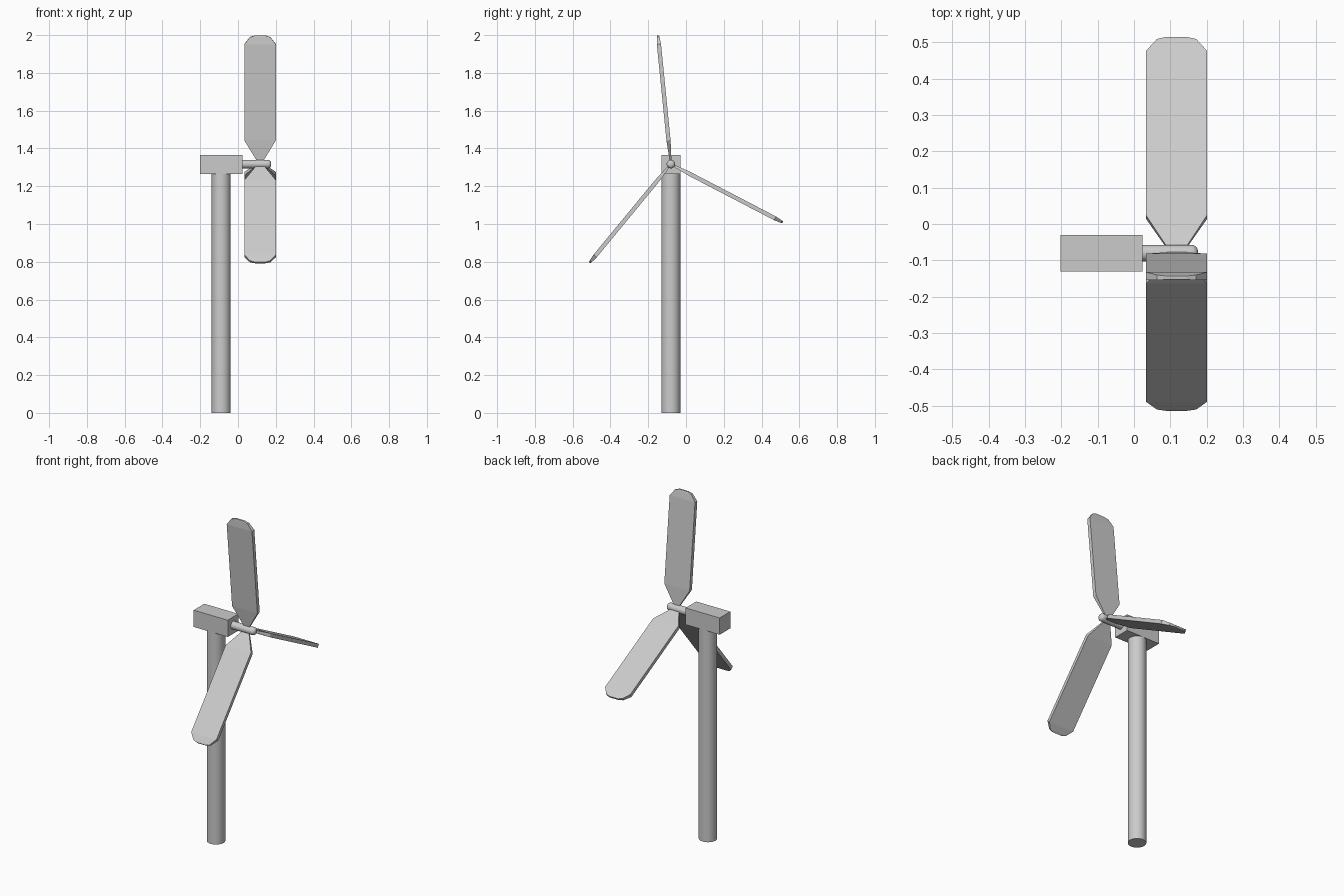
import bpy, bmesh
from math import radians, cos, sin, pi
from mathutils import Matrix

if "Cube" in bpy.data.objects:
    bpy.data.objects.remove(bpy.data.objects["Cube"])

AXIS_Y, AXIS_Z = -0.08, 1.317      # rotor axis
TOWER_X, ROTOR_X = -0.089, 0.117


def loft(name, rings, matrix, smooth=False):
    """Skin a list of equal-length point rings and cap both ends."""
    bm = bmesh.new()
    loops = [[bm.verts.new(p) for p in ring] for ring in rings]
    n = len(loops[0])
    for a, b in zip(loops, loops[1:]):
        for i in range(n):
            j = (i + 1) % n
            bm.faces.new((a[i], a[j], b[j], b[i]))
    bm.faces.new(loops[0][::-1])
    bm.faces.new(loops[-1])
    bm.transform(matrix)
    bmesh.ops.recalc_face_normals(bm, faces=bm.faces)
    mesh = bpy.data.meshes.new(name)
    bm.to_mesh(mesh)
    bm.free()
    obj = bpy.data.objects.new(name, mesh)
    bpy.context.collection.objects.link(obj)
    if smooth:
        bpy.ops.object.select_all(action='DESELECT')
        obj.select_set(True)
        bpy.context.view_layer.objects.active = obj
        bpy.ops.object.shade_smooth_by_angle(angle=radians(35))
    return obj


def circle(r, z, n=32):
    return [(r * cos(2 * pi * i / n), r * sin(2 * pi * i / n), z) for i in range(n)]


def rect(hx, hy, z):
    return [(-hx, -hy, z), (hx, -hy, z), (hx, hy, z), (-hx, hy, z)]


# Tower
loft("tower", [circle(0.05, 0), circle(0.05, 1.266)],
     Matrix.Translation((TOWER_X, AXIS_Y, 0)), smooth=True)

# Nacelle box
loft("nacelle", [rect(0.1125, 0.05, 1.265), rect(0.1125, 0.05, 1.365)],
     Matrix.Translation((TOWER_X, AXIS_Y, 0)))

# Rotor shaft with a rounded nose
R, NOSE, END = 0.0225, 0.018, 0.176
shaft = [circle(R, 0.02)]
for k in range(6):
    a = k * pi / 10
    shaft.append(circle(R - NOSE * (1 - cos(a)), END - NOSE + NOSE * sin(a)))
loft("rotor_shaft", shaft,
     Matrix.Translation((0, AXIS_Y, AXIS_Z)) @ Matrix.Rotation(pi / 2, 4, 'Y'), smooth=True)

# Blades: (half width, half thickness, radius) from root to tip
BLADE = [(0.012, 0.004, 0.010), (0.020, 0.005, 0.022), (0.0835, 0.011, 0.127),
         (0.0835, 0.011, 0.638), (0.054, 0.007, 0.676), (0.028, 0.005, 0.684)]
# Angle from vertical and small radial shift of each blade
for i, (angle, shift) in enumerate([(-5.7, 0), (117.5, -0.016), (219.5, -0.008)]):
    loft(f"blade_{i + 1}", [rect(w, t, r + shift) for w, t, r in BLADE],
         Matrix.Translation((ROTOR_X, AXIS_Y, AXIS_Z)) @ Matrix.Rotation(-radians(angle), 4, 'X'))
